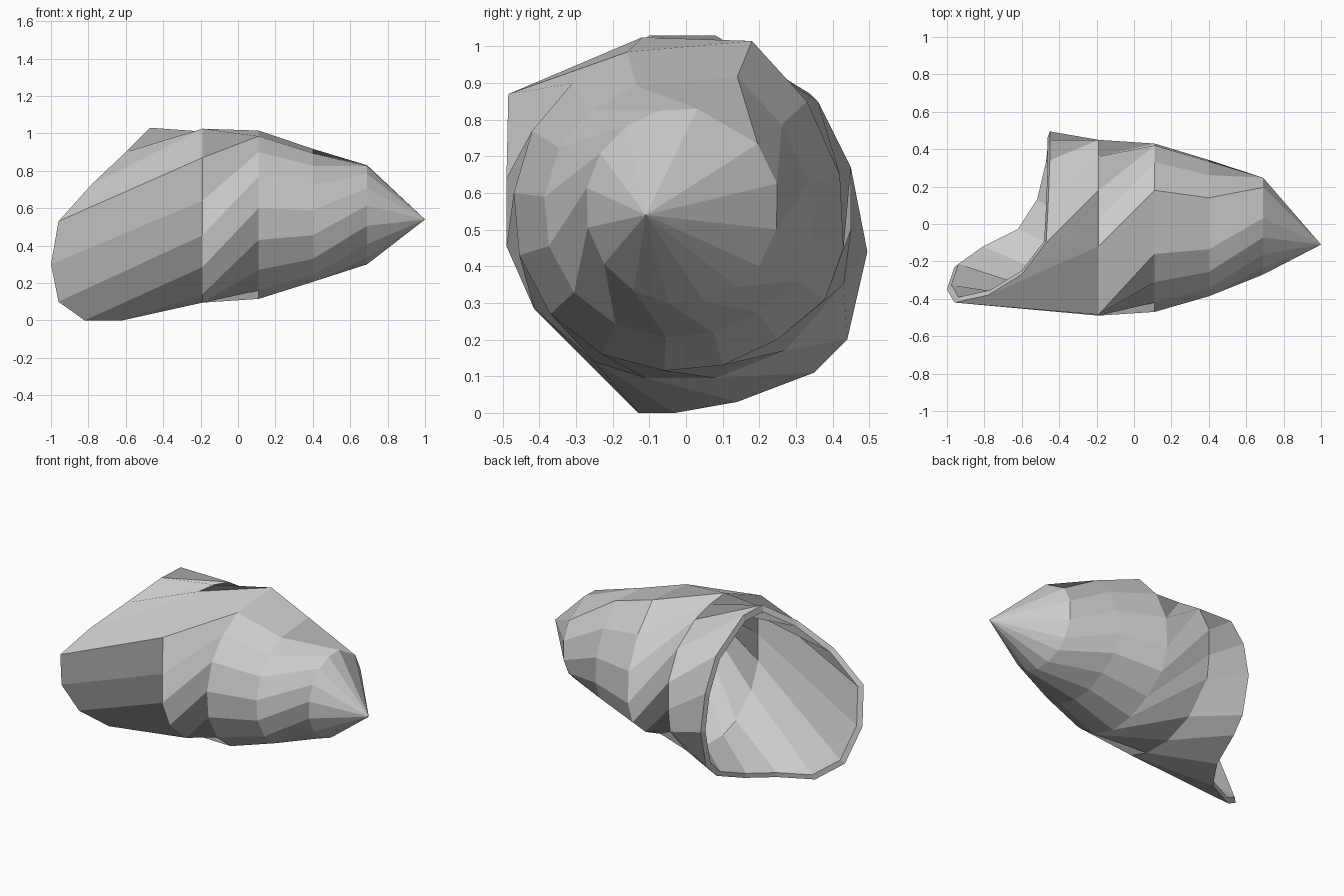
import bpy, bmesh, math
from mathutils import Vector

if "Cube" in bpy.data.objects:
    bpy.data.objects.remove(bpy.data.objects["Cube"])

# Flared lip of the opening (x, y, z)
lip = [(-.96,-.42,.53), (-1,-.35,.30), (-.96,-.23,.10), (-.82,-.13,0), (-.62,-.03,0),
       (-.51,.14,.03), (-.46,.35,.11), (-.45,.44,.20), (-.45,.495,.44), (-.45,.45,.67),
       (-.45,.34,.87), (-.46,.08,1.03), (-.47,-.10,1.03), (-.60,-.27,.90), (-.78,-.38,.73)]
# Widest whorl and the shoulder whorl, as (y, z) sections
whorl = [(-.485,.87), (-.49,.64), (-.49,.455), (-.415,.285), (-.25,.14), (-.11,.095),
         (.08,.095), (.27,.17), (.43,.35), (.45,.50), (.45,.67), (.36,.85), (.18,.97),
         (.03,1.01), (-.12,1.025)]
shoulder = [(-.16,.985), (-.31,.90), (-.42,.77), (-.47,.60), (-.455,.43), (-.37,.27),
            (-.23,.16), (-.06,.115), (.10,.13), (.25,.20), (.38,.31), (.43,.45),
            (.42,.65), (.33,.85), (.18,1.015)]
N = len(lip)


def section(x, pts):
    return [Vector((x, y, z)) for y, z in pts]


def shrink(ring, f, center=None):
    c = center or sum(ring, Vector()) / len(ring)
    return [c + (Vector((p.x, p.y, p.z)) - c) * f for p in ring]


A = [Vector(p) for p in lip]
B = section(-.19, whorl)
C = section(.11, shoulder)
D = section(.40, [(-.03 + (y + .03) * .81, .55 + (z - .55) * .79) for y, z in shoulder])
# Spire ring follows the previous ring with a slight twist
E = []
for p in D:
    a = math.atan2(p.z - .55, p.y + .03) - math.radians(26)
    E.append(Vector((.69, -.01 + .265 * math.cos(a), .565 + .268 * math.sin(a))))

# Inside wall, from deep to lip, then outside wall from lip to spire
rings = [shrink(D, .80), shrink(C, .90), shrink(B, .93), shrink(A, .935), A, B, C, D, E]

bm = bmesh.new()
loops = [[bm.verts.new(p) for p in r] for r in rings]
for r, s in zip(loops, loops[1:]):
    for i in range(N):
        j = (i + 1) % N
        bm.faces.new((r[i], r[j], s[j], s[i]))

# Pointed ends: outer apex and inner cavity end
for loop, tip in ((loops[-1], (1, -.11, .54)), (loops[0], (.75, -.05, .55))):
    t = bm.verts.new(tip)
    for i in range(N):
        bm.faces.new((loop[i], loop[(i + 1) % N], t))

bmesh.ops.recalc_face_normals(bm, faces=bm.faces)
mesh = bpy.data.meshes.new("sea_shell")
bm.to_mesh(mesh)
bm.free()
shell = bpy.data.objects.new("sea_shell", mesh)
bpy.context.collection.objects.link(shell)
